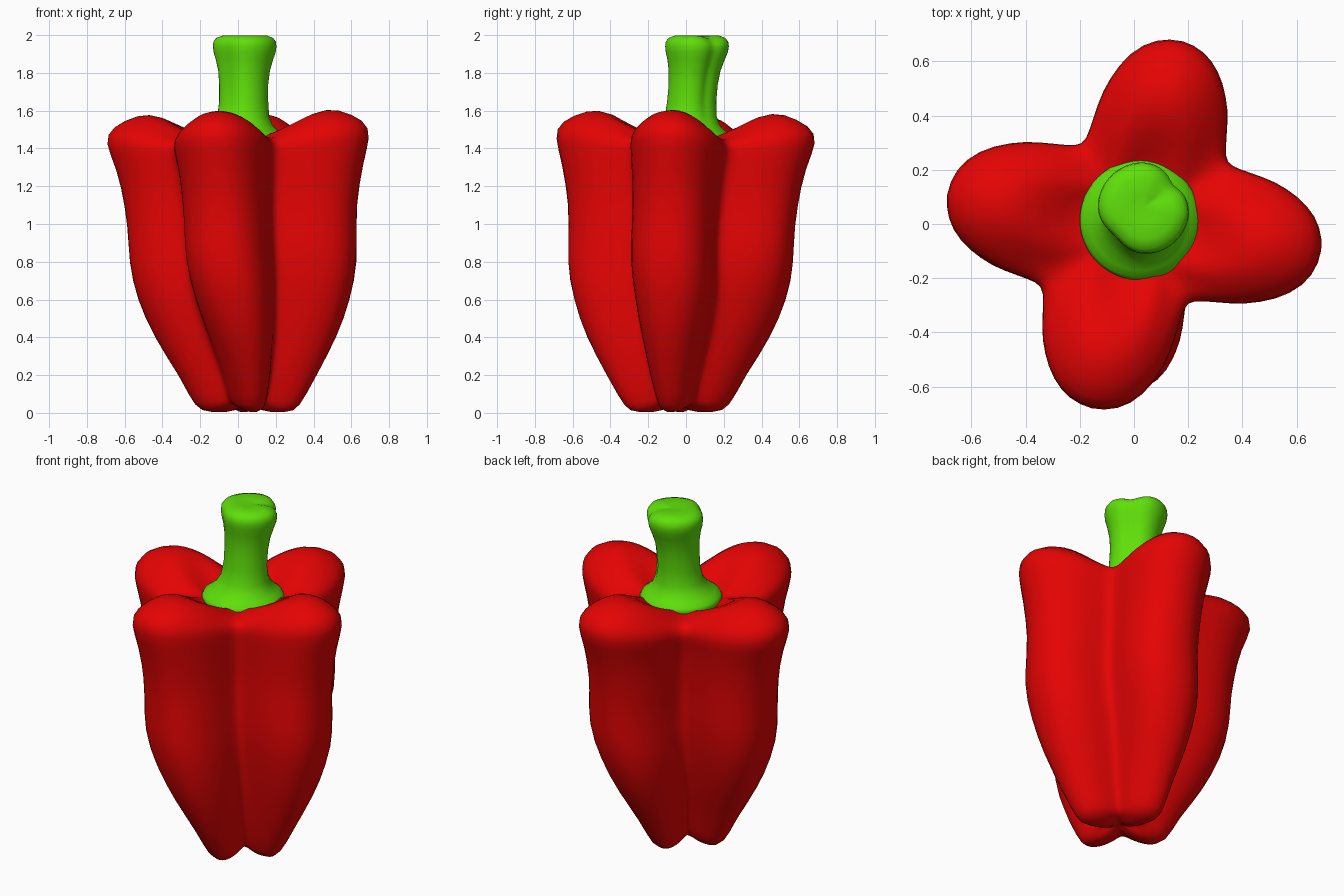
import bpy, bmesh, math
from math import sin, cos, pi, radians, exp

if "Cube" in bpy.data.objects:
    bpy.data.objects.remove(bpy.data.objects["Cube"])


def material(name, rgb):
    m = bpy.data.materials.new(name)
    m.diffuse_color = (*rgb, 1)
    m.use_nodes = True
    m.node_tree.nodes["Principled BSDF"].inputs["Base Color"].default_value = m.diffuse_color
    return m


def interp(table, t):
    """Smooth (Catmull-Rom style) lookup in a sorted list of tuples keyed by the first value."""
    n = len(table)
    if t <= table[0][0]:
        return table[0][1]
    for i in range(n - 1):
        (a, p), (b, q) = table[i], table[i + 1]
        if t <= b:
            def slope(j):
                lo, hi = max(j - 1, 0), min(j + 1, n - 1)
                return (table[hi][1] - table[lo][1]) / (table[hi][0] - table[lo][0])
            h, u = b - a, (t - a) / (b - a)
            return ((2*u**3 - 3*u*u + 1) * p + (u**3 - 2*u*u + u) * h * slope(i)
                    + (3*u*u - 2*u**3) * q + (u**3 - u*u) * h * slope(i + 1))
    return table[-1][1]


def loft(name, point, rings, n, bottom, top, mat):
    """Closed skin through rings of n points with a pole at each end."""
    bm = bmesh.new()
    vs = [[bm.verts.new(point(i, 2 * pi * j / n)) for j in range(n)] for i in range(rings)]
    for a, b in zip(vs, vs[1:]):
        for j in range(n):
            k = (j + 1) % n
            bm.faces.new((a[j], a[k], b[k], b[j]))
    lo, hi = bm.verts.new(bottom), bm.verts.new(top)
    for j in range(n):
        k = (j + 1) % n
        bm.faces.new((lo, vs[0][k], vs[0][j]))
        bm.faces.new((hi, vs[-1][j], vs[-1][k]))
    for f in bm.faces:
        f.smooth = True
    me = bpy.data.meshes.new(name)
    bm.to_mesh(me)
    bm.free()
    ob = bpy.data.objects.new(name, me)
    bpy.context.collection.objects.link(ob)
    me.materials.append(mat)
    return ob


red = material("pepper red", (0.78, 0.001, 0.001))
green = material("stem green", (0.115, 0.74, 0.003))

# Lobe cross-section: degrees from lobe centre, radius relative to the tip
LOBE = [(-8, .967), (0, 1.0), (8, .967), (15, .887), (24, .745), (33, .605), (40, .53), (45, .51), (50, .53)]
# Turn of the right, back, left and front lobes at the top and at the base
TURN_TOP = [-8, -15, -9, -13]
TURN_BASE = [-9, 9, -9, 9]
# Body rings: tip radius, height on lobe, height in valley, centre shift
BODY = [(.03, .04, .045, .055), (.07, .015, .04, .055), (.12, .005, .04, .055), (.19, .004, .045, .055),
        (.245, .015, .05, .053), (.28, .045, .07, .05), (.315, .1, .11, .05),
        (.37, .2, .2, .05), (.428, .3, .3, .045), (.482, .4, .4, .04), (.527, .5, .5, .035),
        (.562, .6, .6, .031), (.588, .7, .7, .029), (.603, .8, .8, .027), (.608, .9, .9, .024),
        (.612, 1, 1, .02), (.621, 1.1, 1.09, .015), (.637, 1.2, 1.18, .012),
        (.66, 1.3, 1.27, .008), (.684, 1.38, 1.34, .003), (.698, 1.44, 1.385, 0),
        (.692, 1.49, 1.415, 0), (.66, 1.53, 1.435, 0), (.605, 1.562, 1.447, 0),
        (.54, 1.585, 1.45, 0), (.475, 1.59, 1.452, 0), (.41, 1.574, 1.452, 0),
        (.34, 1.537, 1.45, 0), (.27, 1.488, 1.443, 0), (.2, 1.445, 1.432, 0), (.1, 1.42, 1.42, 0)]


def body_point(i, a):
    R, zl, zv, o = BODY[i]
    lobe = a / (pi / 2)
    d = abs((math.degrees(a) + 45) % 90 - 45)
    w = (1 + cos(4 * a)) / 2
    r = R * interp(LOBE, d)
    z = zv + (zl - zv) * w
    # two opposite valleys are shallower in the upper part
    r *= 1 + .17 * (1 - w) * (1 + sin(2 * a)) / 2 * min(1, max(0, (zl - .15) / .5))
    # fuller lobes at mid height
    r *= 1 + .055 * sin(4 * a) ** 2 * exp(-((zl - .75) / .45) ** 2)
    # blend the turn between neighbouring lobes, changing towards the base
    k = int(lobe)
    f = lobe - k
    s = min(1, max(0, zl / .85))
    t = [b + (c - b) * s for b, c in zip(TURN_BASE, TURN_TOP)]
    ang = a + radians(t[k % 4] * (1 - f) + t[(k + 1) % 4] * f)
    x, y = r * cos(ang) + o, r * sin(ang) - o
    z += .025 * (x - y) * max(0, z - .6)
    return x, y, z


loft("pepper_body", body_point, len(BODY), 96, (.055, -.055, .05), (0, 0, 1.415), red)

# Stem rings: radius, height, centre x, centre y
STEM = [(.19, 1.42, .022, .015), (.215, 1.44, .022, .015), (.222, 1.458, .022, .015),
        (.213, 1.476, .022, .015), (.188, 1.495, .023, .017), (.158, 1.525, .025, .02),
        (.138, 1.57, .028, .025), (.131, 1.65, .03, .03), (.131, 1.74, .03, .038),
        (.138, 1.81, .032, .045), (.153, 1.87, .034, .053), (.166, 1.91, .035, .057),
        (.17, 1.94, .035, .058), (.167, 1.965, .035, .058), (.152, 1.985, .035, .058),
        (.115, 1.997, .035, .058), (.05, 1.995, .035, .058)]


def stem_point(i, a):
    r, z, cx, cy = STEM[i]
    # flattened sides, with a shallow groove down one of them
    up = min(1, max(0, (z - 1.5) / .15))
    wide = exp(-((a - radians(40)) / .5) ** 2)
    back = exp(-((a - radians(225)) / .5) ** 2)
    notch = exp(-((a - radians(38)) / .2) ** 2)
    r *= 1 - up * (.13 * wide + .13 * back + .05 * notch)
    if z > 1.95:
        z -= .02 * wide * r / .15
    return cx + r * cos(a), cy + r * sin(a), z + (.002 if z > 1.99 else 0)


loft("stem", stem_point, len(STEM), 48, (.022, .015, 1.41), (.035, .058, 1.992), green)
